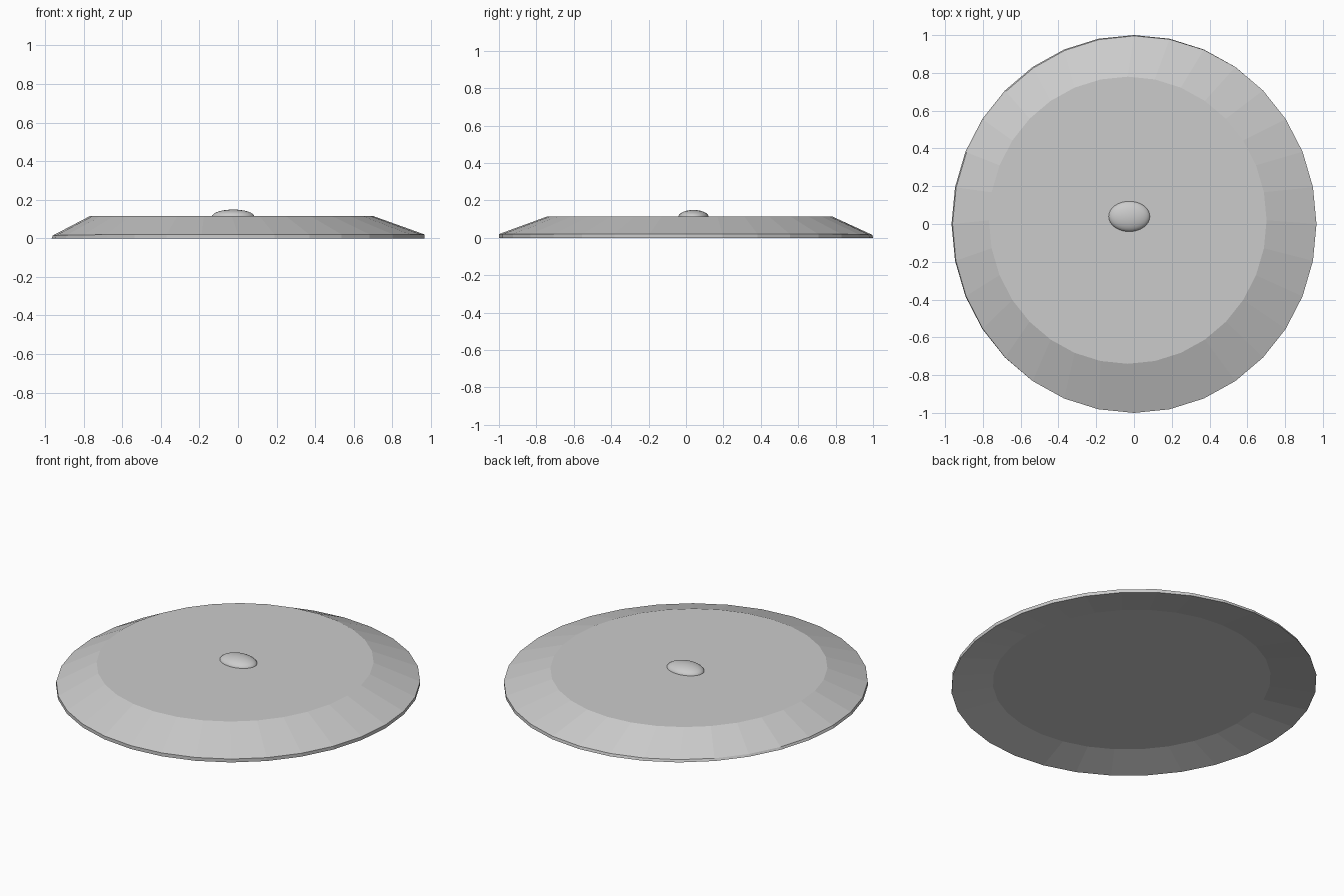
import bpy, bmesh
from math import sin, cos, tau

if "Cube" in bpy.data.objects:
    bpy.data.objects.remove(bpy.data.objects["Cube"])

SIDES = 32


def ring(bm, rx, ry, z, cx=0.0, cy=0.0, dip=0.0):
    # elliptical ring; dip lowers and insets the back-left stretch
    verts = []
    for i in range(SIDES):
        a = tau * i / SIDES
        d = dip * max(0.0, cos(a - tau * 0.4))
        k = 1 - d
        verts.append(bm.verts.new((cx + rx * k * cos(a), cy + ry * k * sin(a), z - d)))
    return verts


# dish: hollow underside, thin rim, sloping flank, flat top
bm = bmesh.new()
rings = [
    ring(bm, 0.735, 0.76, 0.055, -0.022, -0.045),
    ring(bm, 0.966, 1.0, 0.0),
    ring(bm, 0.966, 1.0, 0.02, dip=0.007),
    ring(bm, 0.735, 0.76, 0.115, -0.033, 0.02),
]
for a, b in zip(rings, rings[1:]):
    for i in range(SIDES):
        j = (i + 1) % SIDES
        bm.faces.new((a[i], a[j], b[j], b[i]))
bm.faces.new(rings[0][::-1])
bm.faces.new(rings[-1])
bmesh.ops.recalc_face_normals(bm, faces=bm.faces)
mesh = bpy.data.meshes.new("dish")
bm.to_mesh(mesh)
bm.free()
dish = bpy.data.objects.new("dish", mesh)
bpy.context.collection.objects.link(dish)

# low oval knob half sunk in the top
bpy.ops.mesh.primitive_uv_sphere_add(segments=32, ring_count=16, radius=1,
                                     location=(-0.025, 0.04, 0.112))
knob = bpy.context.object
knob.name = "centre_knob"
knob.scale = (0.11, 0.081, 0.037)
bpy.ops.object.transform_apply(location=False, rotation=False, scale=True)
bpy.ops.object.shade_smooth()
